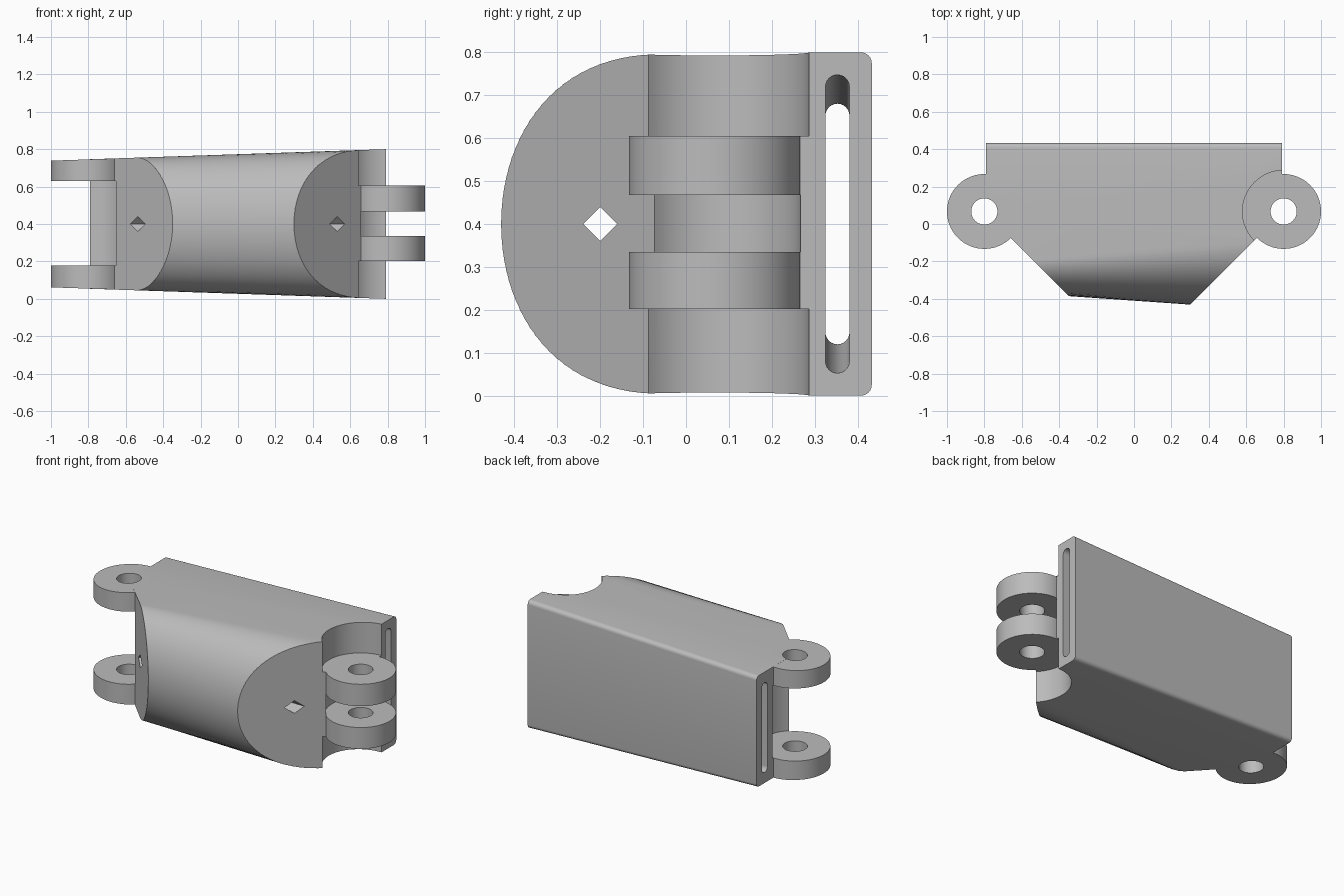
import bpy, bmesh
from math import sin, cos, pi, radians

if "Cube" in bpy.data.objects:
    bpy.data.objects.remove(bpy.data.objects["Cube"])

grey = bpy.data.materials.new("plain grey")
grey.use_nodes = True
grey.diffuse_color = (0.5, 0.5, 0.5, 1)
grey.node_tree.nodes["Principled BSDF"].inputs["Base Color"].default_value = (0.5, 0.5, 0.5, 1)

END = 0.79      # body runs from -END to END
MID = 0.4       # height of the centre plane
PIN_X, PIN_Y = 0.8, 0.067


def half(x):
    """Half height of the tapered body at x."""
    return MID - 0.034 * (END - x)


def loft(name, first, last):
    """Solid between two matching closed loops of 3D points."""
    bm = bmesh.new()
    a = [bm.verts.new(p) for p in first]
    b = [bm.verts.new(p) for p in last]
    bm.faces.new(a)
    bm.faces.new(b[::-1])
    for i in range(len(a)):
        j = (i + 1) % len(a)
        bm.faces.new((a[i], b[i], b[j], a[j]))
    bmesh.ops.recalc_face_normals(bm, faces=bm.faces)
    mesh = bpy.data.meshes.new(name)
    bm.to_mesh(mesh)
    bm.free()
    obj = bpy.data.objects.new(name, mesh)
    bpy.context.collection.objects.link(obj)
    mesh.materials.append(grey)
    return obj


def prism(name, outline, low, high):
    """Vertical prism; low and high give z as functions of x."""
    return loft(name, [(x, y, low(x)) for x, y in outline],
                [(x, y, high(x)) for x, y in outline])


def disc(name, side, radius, low, high, n=64):
    ring = [(side * PIN_X + radius * cos(2 * pi * i / n),
             PIN_Y + radius * sin(2 * pi * i / n)) for i in range(n)]
    return prism(name, ring, low, high)


def flat(z):
    return lambda x: z


def combine(target, tool, operation):
    mod = target.modifiers.new(operation, 'BOOLEAN')
    mod.operation, mod.solver, mod.object = operation, 'EXACT', tool
    bpy.context.view_layer.objects.active = target
    bpy.ops.object.modifier_apply(modifier=mod.name)
    bpy.data.objects.remove(tool)


def section(x, centre, tip, back=0.433, r=0.025, n=48):
    """Round-fronted cross-section with softened back corners."""
    h = half(x)
    pts = [(x, centre - (centre - tip) * sin(pi * i / n), MID + h * cos(pi * i / n))
           for i in range(n + 1)]
    for sign in (-1, 1):
        arc = [(x, back - r + r * sin(pi / 2 * i / 6),
                MID + sign * (h - r + r * cos(pi / 2 * i / 6))) for i in range(7)]
        pts += arc if sign < 0 else arc[::-1]
    return pts


def slot(x, reach, r=0.028, n=12):
    """Upright slot outline with round ends."""
    pts = []
    for sign in (1, -1):
        pts += [(x, 0.353 + sign * r * cos(pi * i / n),
                 MID + sign * (reach - r + r * sin(pi * i / n))) for i in range(n + 1)]
    return pts


# Tapered body
body = loft("hinge_body", section(-END, -0.216, -0.355), section(END, -0.065, -0.465))

# Slanted front corners
for side, offset in ((-1, 0.735), (1, 0.73)):
    wedge = [(side * (offset + y), y) for y in (-0.8, 0.6)] + [(side * (offset + 0.6), -0.8)]
    combine(body, prism("corner_cutter", wedge, flat(-1), flat(2)), 'DIFFERENCE')

# Clearance around the knuckles
for side, radius, low, high in ((1, 0.22, -1, 0.202), (1, 0.2, 0.335, 0.468),
                                (1, 0.22, 0.605, 2), (-1, 0.21, 0.177, 0.63)):
    combine(body, disc("clearance_cutter", side, radius, flat(low), flat(high)), 'DIFFERENCE')

# Strap slot and diamond channel through the whole length
combine(body, loft("slot_cutter", slot(-END - 0.01, 0.28), slot(END + 0.01, 0.348)), 'DIFFERENCE')
diamond = [[(x, -0.2 + 0.04 * cos(pi / 2 * i), MID + 0.04 * sin(pi / 2 * i))
            for i in range(4)] for x in (-1, 1)]
combine(body, loft("channel_cutter", *diamond), 'DIFFERENCE')

# Knuckles: outer pair on one end follows the taper, inner pair on the other is level
GAP = 0.0005
knuckles = ((1, flat(0.202), flat(0.335)), (1, flat(0.468), flat(0.605)),
            (-1, lambda x: MID - half(x) + GAP, flat(0.177)),
            (-1, flat(0.63), lambda x: MID + half(x) - GAP))
for side, low, high in knuckles:
    combine(body, disc("knuckle", side, 0.2, low, high), 'UNION')

# Pin holes
for side in (-1, 1):
    combine(body, disc("pin_cutter", side, 0.07, flat(-1), flat(2), 48), 'DIFFERENCE')

bpy.ops.object.select_all(action='DESELECT')
body.select_set(True)
bpy.context.view_layer.objects.active = body
bpy.ops.object.shade_smooth_by_angle(angle=radians(30))
